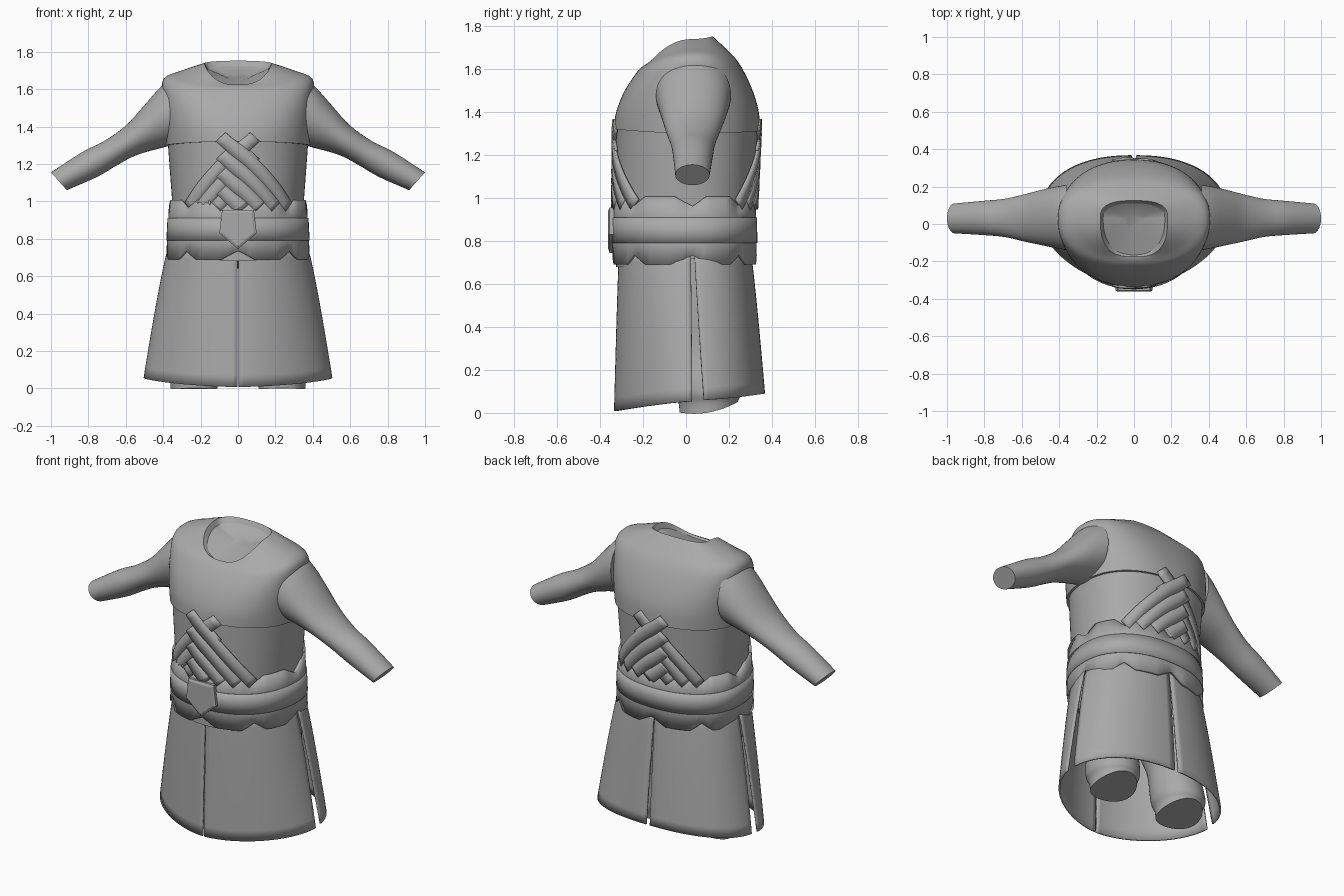
import bpy, bmesh, math
from mathutils import Vector

if "Cube" in bpy.data.objects:
    bpy.data.objects.remove(bpy.data.objects["Cube"], do_unlink=True)

grey = bpy.data.materials.new("plain grey")
grey.use_nodes = True
COLOR = (0.4, 0.4, 0.4, 1)
grey.diffuse_color = COLOR
grey.node_tree.nodes["Principled BSDF"].inputs["Base Color"].default_value = COLOR

CY = 0.03
SEG = 96
FULL = [2 * math.pi * i / SEG for i in range(SEG)]


def loft(name, rings, closed=True, caps=(), recalc=False, thick=0, smooth=True):
    """Skin a list of equal-length rings; caps may hold 0 and/or -1."""
    bm = bmesh.new()
    rows = [[bm.verts.new(p) for p in r] for r in rings]
    n = len(rows[0])
    for a, b in zip(rows, rows[1:]):
        for j in range(n if closed else n - 1):
            k = (j + 1) % n
            bm.faces.new((a[j], a[k], b[k], b[j]))
    for c in caps:
        bm.faces.new(rows[c] if c else rows[c][::-1])
    if recalc:
        bmesh.ops.recalc_face_normals(bm, faces=bm.faces)
    mesh = bpy.data.meshes.new(name)
    bm.to_mesh(mesh)
    bm.free()
    ob = bpy.data.objects.new(name, mesh)
    bpy.context.collection.objects.link(ob)
    mesh.materials.append(grey)
    if thick:
        mod = ob.modifiers.new("thickness", 'SOLIDIFY')
        mod.thickness = thick
        mod.offset = -1
    if smooth:
        bpy.ops.object.select_all(action='DESELECT')
        ob.select_set(True)
        bpy.context.view_layer.objects.active = ob
        bpy.ops.object.shade_smooth_by_angle(angle=math.radians(35))
    return ob


def densify(rows, k=4):
    """Smoothly interpolate between parameter rows."""
    out = []
    for i in range(len(rows) - 1):
        p0, p1, p2 = rows[max(i - 1, 0)], rows[i], rows[i + 1]
        p3 = rows[min(i + 2, len(rows) - 1)]
        for s in range(k):
            t = s / k
            out.append([b + 0.5 * t * (c - a + t * (2 * a - 5 * b + 4 * c - d
                        + t * (3 * (b - c) + d - a)))
                        for a, b, c, d in zip(p0, p1, p2, p3)])
    return out + [list(rows[-1])]


def section(a, rx, yf, yb, z, nf=2.2, nb=2.2):
    """Point at angle a on an egg-like horizontal outline."""
    c, s = math.cos(a), math.sin(a)
    e = 2 / (nf if s < 0 else nb)
    ry = CY - yf if s < 0 else yb - CY
    return Vector((math.copysign(abs(c) ** e, c) * rx,
                   CY + math.copysign(abs(s) ** e, s) * ry, z))


def mix(a, b, t):
    return [p + (q - p) * t for p, q in zip(a, b)]


# Shirt under the straps
def shirt_size(z, off=0):
    rx, yf, yb = mix((0.352, -0.325, 0.315), (0.378, -0.325, 0.335), (z - 1) / 0.35)
    return rx + off, yf - off, yb + off


loft("shirt", [[section(a, *shirt_size(z), z) for a in FULL]
               for z in (0.68, 0.9, 1.0, 1.1, 1.2, 1.3, 1.37)], caps=(0,))

# Vest: half width, front y, back y, front z, back z, side z, squareness
vest_rows = densify([
    (0.388, -0.337, 0.345, 1.32, 1.31, 1.30, 2.2),
    (0.395, -0.325, 0.337, 1.40, 1.41, 1.42, 2.3),
    (0.402, -0.285, 0.302, 1.50, 1.52, 1.55, 2.4),
    (0.398, -0.225, 0.245, 1.59, 1.63, 1.655, 2.4),
    (0.30, -0.195, 0.18, 1.617, 1.70, 1.70, 2.4),
    (0.18, -0.175, 0.125, 1.625, 1.752, 1.74, 2.8)])


def vest_point(a, row):
    rx, yf, yb, zf, zb, zs, n = row
    s = math.sin(a)
    z = zs + ((zf if s < 0 else zb) - zs) * abs(s) ** 1.5
    return section(a, rx, yf, yb, z, n, n)


lip = [0.37, -0.32, 0.33] + vest_rows[0][3:]
collar = [0.165, -0.165, 0.11, 1.615, 1.725, 1.71, 2.4]
loft("vest", [[vest_point(a, r) for a in FULL] for r in [lip] + vest_rows + [collar]])

# Neck surface inside the collar
loft("neck_cap", [[vest_point(a, collar) for a in FULL],
                  [vest_point(a, [0.06, -0.05, 0.05, 1.65, 1.68, 1.665, 2]) for a in FULL]],
     caps=(-1,))

# Sleeves: upper x, z, lower x, z, front and back y
sleeve_rows = densify([
    (0.36, 1.655, 0.36, 1.30, -0.14, 0.21),
    (0.42, 1.605, 0.41, 1.285, -0.13, 0.20),
    (0.50, 1.515, 0.47, 1.27, -0.115, 0.185),
    (0.60, 1.405, 0.56, 1.24, -0.095, 0.16),
    (0.72, 1.32, 0.66, 1.185, -0.07, 0.135),
    (0.83, 1.265, 0.755, 1.13, -0.06, 0.125),
    (1.0, 1.155, 0.915, 1.06, -0.05, 0.11)])
for side, word in ((1, "left"), (-1, "right")):
    rings = []
    for xu, zu, xl, zl, y0, y1 in sleeve_rows:
        mid = Vector(((xu + xl) / 2, (y0 + y1) / 2, (zu + zl) / 2))
        up = Vector(((xu - xl) / 2, 0, (zu - zl) / 2))
        ring = [mid + up * math.sin(a) + Vector((0, (y1 - y0) / 2 * math.cos(a), 0))
                for a in FULL[::2]]
        rings.append([Vector((p.x * side, p.y, p.z)) for p in ring])
    loft(word + "_sleeve", rings, caps=(0, -1), recalc=True)

# Trouser legs: centre x, y, z, half width, half depth
leg_rows = densify([
    (0.235, 0.105, 0.01, 0.125, 0.135),
    (0.235, 0.105, 0.05, 0.13, 0.14),
    (0.235, 0.10, 0.09, 0.145, 0.155),
    (0.23, 0.09, 0.16, 0.145, 0.155),
    (0.215, 0.07, 0.30, 0.135, 0.15),
    (0.19, 0.04, 0.50, 0.165, 0.19),
    (0.17, 0.02, 0.72, 0.18, 0.23)])
for side, word in ((1, "left"), (-1, "right")):
    loft(word + "_leg",
         [[Vector((side * (x + rx * math.cos(a)), y + ry * math.sin(a),
                   z + (0.03 * math.sin(a) - 0.03 * math.cos(a) ** 2 + 0.02) * max(0, 1 - z / 0.1) ** 2))
           for a in FULL[::2]] for x, y, z, rx, ry in leg_rows],
         caps=(0, -1), recalc=True)

# Woven straps on chest and back
for face, word in ((-1, "front"), (1, "back")):
    for k in range(4):
        for side in (1, -1):
            start = Vector((-side * 0.075, 1.345 - 0.095 * k))
            along = Vector((side * 0.70, -0.714))
            across = Vector((0.714, side * 0.70)) * 0.033
            length = (start.y - 0.97) / 0.714
            off = 0.017 + 0.004 * (side > 0) + 0.001 * k
            rows = []
            for v in (-1, 0, 1):
                row = []
                for i in range(17):
                    p = start + along * (length * i / 16) + across * v
                    a = face * (math.pi / 2 - p.x / 0.37)
                    row.append(section(a, *shirt_size(p.y, off), p.y))
                rows.append(row if side * face < 0 else row[::-1])
            ob = loft(f"{word}_strap", rows, closed=False)
            # Face outward before thickening
            if ob.data.polygons[0].normal.y * face < 0:
                ob.data.flip_normals()
            mod = ob.modifiers.new("thickness", 'SOLIDIFY')
            mod.thickness = 0.014
            mod.offset = -1


# Belt with notched edges and a raised middle band
def notch(a):
    d = (a + math.pi / 8) % (math.pi / 4) - math.pi / 8
    return max(0, 1 - abs(d) / (math.pi / 16))


def belt_point(a, z, off=0):
    rx, yf, yb = mix((0.385, -0.343, 0.33), (0.368, -0.343, 0.325), (z - 0.69) / 0.31)
    return section(a, rx + off, yf - off, yb + off, z)


loft("belt", [[belt_point(a, z + lift * notch(a)) for a in FULL]
              for z, lift in ((0.69, 0.045), (0.79, 0), (0.91, 0), (1.008, -0.045))], thick=0.02)
loft("belt_band", [[belt_point(a, z, 0.004) for a in FULL] for z in (0.79, 0.85, 0.91)], thick=0.006)

# Five-sided buckle
pentagon = [(-0.085, 0.955), (-0.1, 0.83), (0, 0.745), (0.1, 0.83), (0.085, 0.955)]
loft("buckle", [[Vector((x * s, y, 0.86 + (z - 0.86) * s)) for x, z in pentagon]
                for y, s in ((-0.32, 1), (-0.355, 1), (-0.362, 0.85))],
     caps=(0, -1), recalc=True, smooth=False)


# Four skirt panels, split at front, back and sides
def skirt_panel(name, a_top, a_bottom, hem):
    rings = []
    for i in range(13):
        t = 1 - i / 12
        ring = []
        for j in range(25):
            u = j / 24
            a = mix(a_bottom, a_top, 1 - t)
            a = a[0] + (a[1] - a[0]) * u
            rx, yf, yb, nf, nb = mix((0.372, -0.312, 0.30, 2.1, 2.2),
                                     (0.505, -0.335, 0.368, 1.75, 2.3), t ** 0.85)
            low = hem[0] + (hem[1] - hem[0]) * abs(math.sin(a)) ** 1.5
            ring.append(section(a, rx, yf, yb, 0.76 + (low - 0.76) * t, nf, nb))
        rings.append(ring)
    loft(name, rings, closed=False, thick=0.01)


H, P = math.pi / 2, math.pi
skirt_panel("front_left_skirt", (-H + 0.006, -0.02), (-H + 0.015, -0.01), (0.055, 0.008))
skirt_panel("front_right_skirt", (-P + 0.02, -H - 0.006), (-P + 0.01, -H - 0.015), (0.055, 0.008))
skirt_panel("back_left_skirt", (0.02, H - 0.005), (0.12, H - 0.015), (0.06, 0.09))
skirt_panel("back_right_skirt", (H + 0.005, P - 0.02), (H + 0.015, P - 0.12), (0.06, 0.09))
